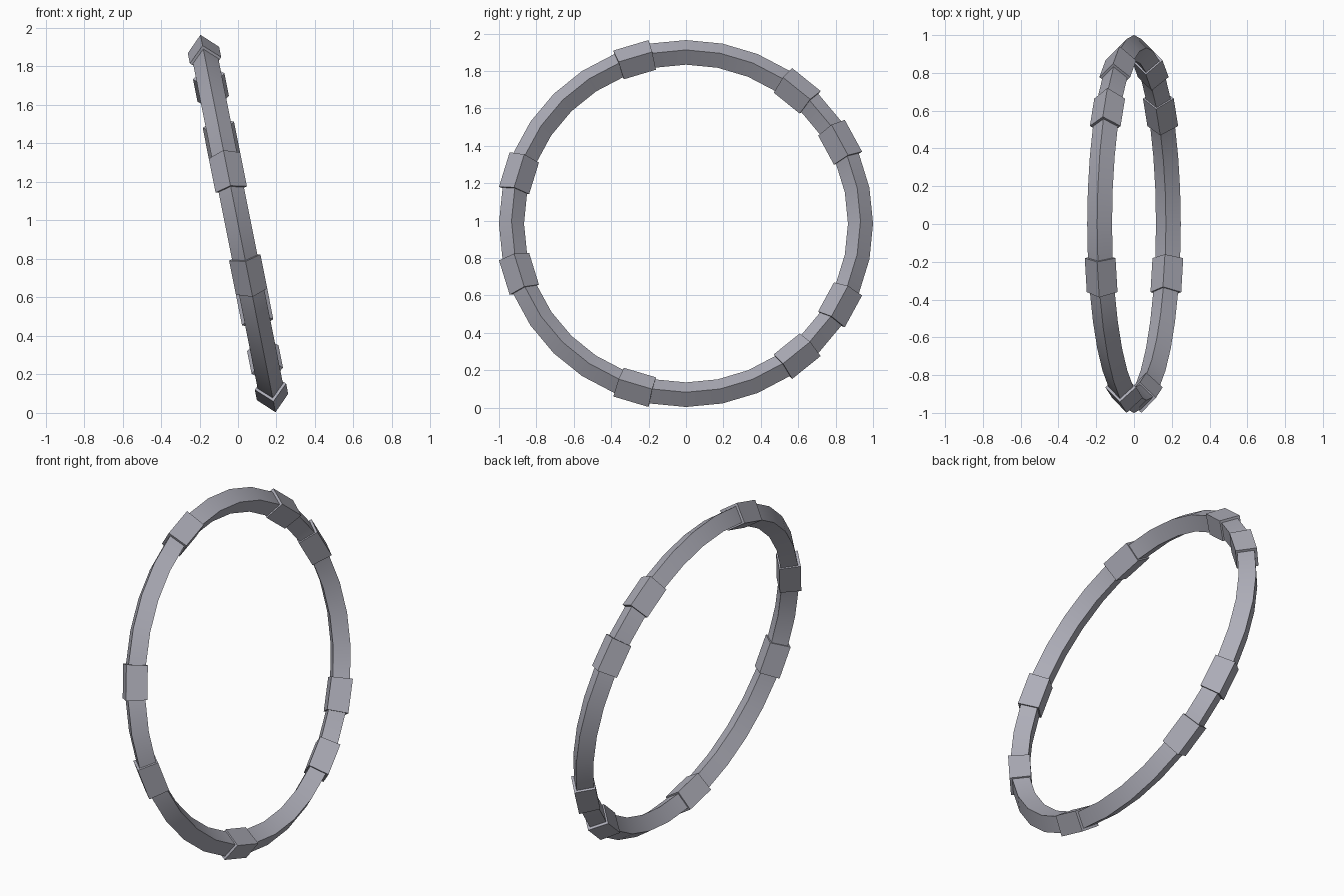
import bpy, bmesh
from math import radians
from mathutils import Matrix

cube = bpy.data.objects.get("Cube")
if cube:
    bpy.data.objects.remove(cube)

SEGMENTS = 32
STEP = 360 / SEGMENTS
MAJOR, MINOR = 0.933, 0.067
COLLAR_R, COLLAR_LEN = 0.083, 0.188

# Stand the ring upright facing the sides, leaning its top towards -x
POSE = Matrix.Translation((0, 0, 0.984)) @ Matrix.Rotation(radians(90 - 11.25), 4, 'Y')

metal = bpy.data.materials.new("grey_metal")
metal.use_nodes = True
colour = (0.42, 0.42, 0.48, 1)
metal.diffuse_color = colour
metal.node_tree.nodes["Principled BSDF"].inputs["Base Color"].default_value = colour


def finish(obj):
    obj.data.materials.append(metal)
    bpy.ops.object.select_all(action='DESELECT')
    obj.select_set(True)
    bpy.context.view_layer.objects.active = obj
    bpy.ops.object.shade_smooth_by_angle(angle=radians(30))


# Hoop with a diamond cross-section
bpy.ops.mesh.primitive_torus_add(major_segments=SEGMENTS, minor_segments=4,
                                 major_radius=MAJOR, minor_radius=MINOR)
ring = bpy.context.object
ring.name = "ring"
ring.data.transform(POSE)
finish(ring)


# Thicker diamond block around one ring segment, slightly shorter on the inside
def collar(name, angle):
    bm = bmesh.new()
    bmesh.ops.create_cone(bm, cap_ends=True, segments=4, radius1=COLLAR_R,
                          radius2=COLLAR_R, depth=COLLAR_LEN)
    for v in bm.verts:
        v.co.z *= 1 + 0.045 * v.co.x / COLLAR_R
    place = (Matrix.Rotation(radians(angle), 4, 'Z')
             @ Matrix.Translation((MAJOR - 0.001, 0, 0))
             @ Matrix.Rotation(radians(90), 4, 'X'))
    bm.transform(POSE @ place)
    mesh = bpy.data.meshes.new(name)
    bm.to_mesh(mesh)
    bm.free()
    obj = bpy.data.objects.new(name, mesh)
    bpy.context.collection.objects.link(obj)
    finish(obj)


# Four collars on the upper half, mirrored on the lower half
for i, segment in enumerate((2.5, 4.5, 9.5, 14.5), 1):
    for half, sign in (("upper", -1), ("lower", 1)):
        # angles are measured from local +x (down), so turn them to start at +y
        collar(f"{half}_collar_{i}", 90 - sign * segment * STEP)
